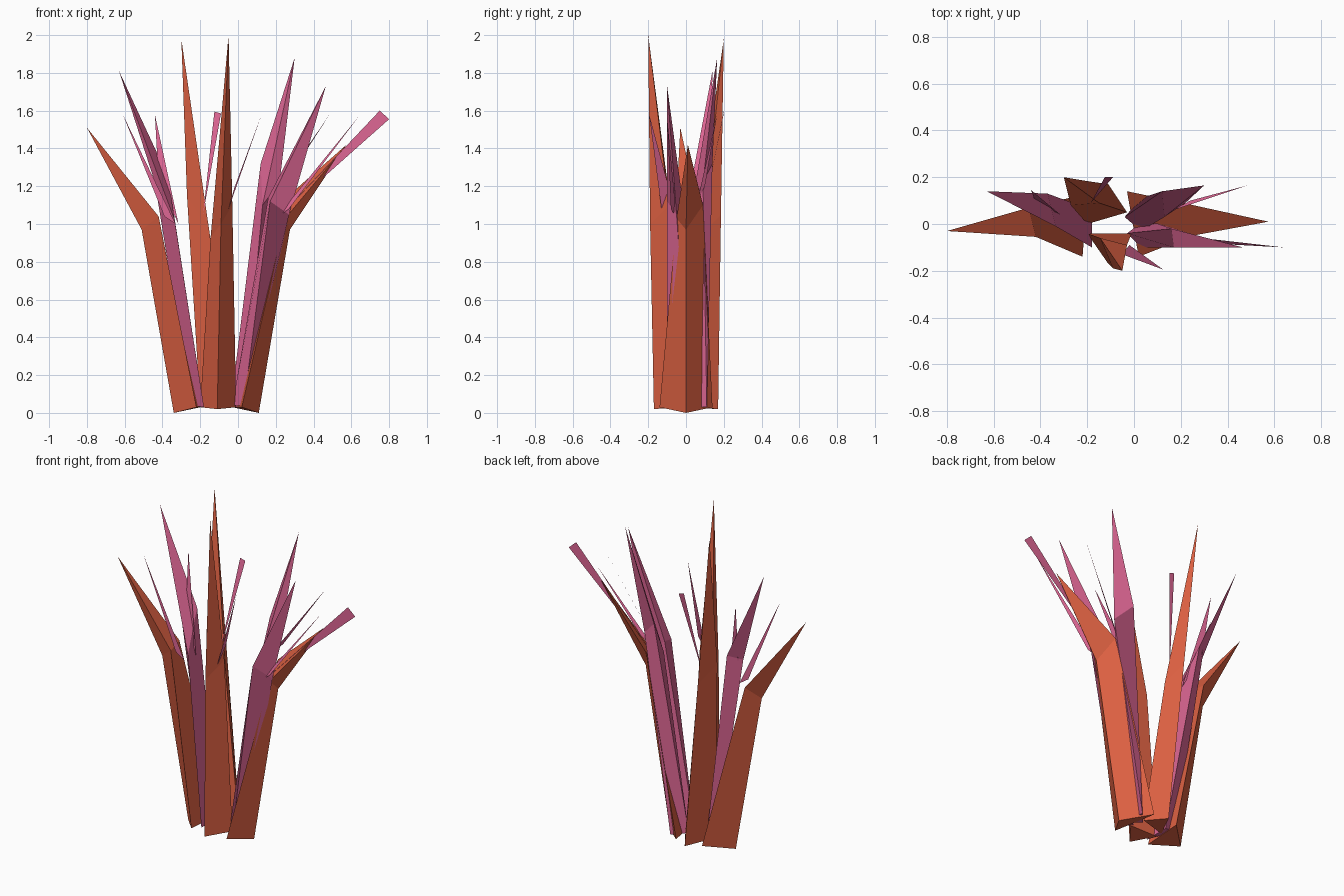
import bpy, bmesh


def material(name, colour):
    m = bpy.data.materials.new(name)
    m.diffuse_color = (*colour, 1)
    return m


ORANGE = material("burnt_orange", (0.72, 0.118, 0.054))
PINK = material("rose_pink", (0.74, 0.135, 0.30))


def finish(name, bm, mat):
    bmesh.ops.recalc_face_normals(bm, faces=bm.faces)
    mesh = bpy.data.meshes.new(name)
    bm.to_mesh(mesh)
    bm.free()
    mesh.materials.append(mat)
    bpy.context.collection.objects.link(bpy.data.objects.new(name, mesh))


def spike(name, mat, base, mid, tip):
    """Three-sided blade: base triangle, bend triangle, point."""
    bm = bmesh.new()
    b = [bm.verts.new(p) for p in base]
    m = [bm.verts.new(p) for p in mid]
    t = bm.verts.new(tip)
    bm.faces.new(b)
    for i in range(3):
        j = (i + 1) % 3
        bm.faces.new((b[i], b[j], m[j], m[i]))
        bm.faces.new((m[i], m[j], t))
    finish(name, bm, mat)


def sliver(name, *points):
    """Flat, thin leaf."""
    bm = bmesh.new()
    bm.faces.new([bm.verts.new(p) for p in points])
    finish(name, bm, PINK)


# Thick outer blades: outer ridge, front inner edge, back inner edge
spike("left_blade", ORANGE,
      [(-0.34, 0, 0), (-0.22, -0.14, 0.03), (-0.20, 0.13, 0.03)],
      [(-0.51, -0.01, 0.97), (-0.42, -0.055, 1.04), (-0.45, 0.07, 1.05)],
      (-0.80, -0.03, 1.51))
spike("right_blade", ORANGE,
      [(0.11, 0, 0), (0.02, -0.14, 0.03), (-0.03, 0.14, 0.03)],
      [(0.275, 0, 0.97), (0.25, -0.05, 1.03), (0.21, 0.09, 1.10)],
      (0.575, 0.01, 1.42))

# Tall central blades: outer ridge, left inner edge, right inner edge
spike("front_tall_blade", ORANGE,
      [(-0.11, -0.17, 0.02), (-0.20, -0.04, 0.03), (-0.01, -0.04, 0.03)],
      [(-0.09, -0.19, 1.0), (-0.145, -0.06, 0.93), (-0.03, -0.09, 1.1)],
      (-0.05, -0.20, 2.0))
spike("back_tall_blade", ORANGE,
      [(-0.11, 0.17, 0.02), (-0.20, 0.0, 0.03), (-0.03, 0.05, 0.03)],
      [(-0.21, 0.185, 1.05), (-0.27, 0.08, 1.15), (-0.15, 0.09, 0.95)],
      (-0.30, 0.20, 1.98))

# Slender leaves between the blades
spike("left_leaf", PINK,
      [(-0.25, 0.06, 0.04), (-0.18, -0.10, 0.03), (-0.18, 0.06, 0.03)],
      [(-0.44, 0.07, 1.22), (-0.335, -0.01, 1.02), (-0.37, 0.13, 1.25)],
      (-0.63, 0.14, 1.81))
spike("right_back_leaf", PINK,
      [(-0.04, 0.03, 0.03), (0.03, -0.03, 0.03), (0.03, 0.11, 0.03)],
      [(0.12, 0.14, 1.32), (0.13, 0.03, 1.10), (0.22, 0.09, 1.22)],
      (0.30, 0.165, 1.88))
spike("right_front_leaf", PINK,
      [(-0.03, -0.04, 0.04), (0.03, -0.10, 0.04), (0.05, 0.02, 0.04)],
      [(0.16, -0.02, 1.14), (0.17, -0.10, 1.12), (0.27, -0.05, 1.05)],
      (0.465, -0.10, 1.73))

# Flat pointed leaflets
sliver("left_low_leaflet", (-0.39, -0.05, 1.04), (-0.33, -0.05, 1.0), (-0.61, -0.05, 1.58))
sliver("left_high_leaflet", (-0.42, 0.09, 1.22), (-0.315, 0.04, 1.0), (-0.44, 0.145, 1.58))
sliver("right_back_leaflet", (0.17, 0.06, 1.12), (0.24, 0.10, 1.2), (0.485, 0.165, 1.58))
sliver("right_front_leaflet", (0.20, -0.05, 1.03), (0.27, -0.08, 1.08), (0.64, -0.10, 1.57))
sliver("front_leaflet", (-0.05, -0.13, 1.08), (-0.02, -0.09, 1.19), (0.125, -0.195, 1.58))

# Flat leaflets that widen to a blunt end
sliver("right_blunt_leaflet", (0.22, 0, 1.04), (0.80, 0, 1.555), (0.75, 0, 1.60))
sliver("back_blunt_leaflet", (-0.185, 0.09, 1.05), (-0.09, 0.20, 1.585), (-0.125, 0.20, 1.595))
